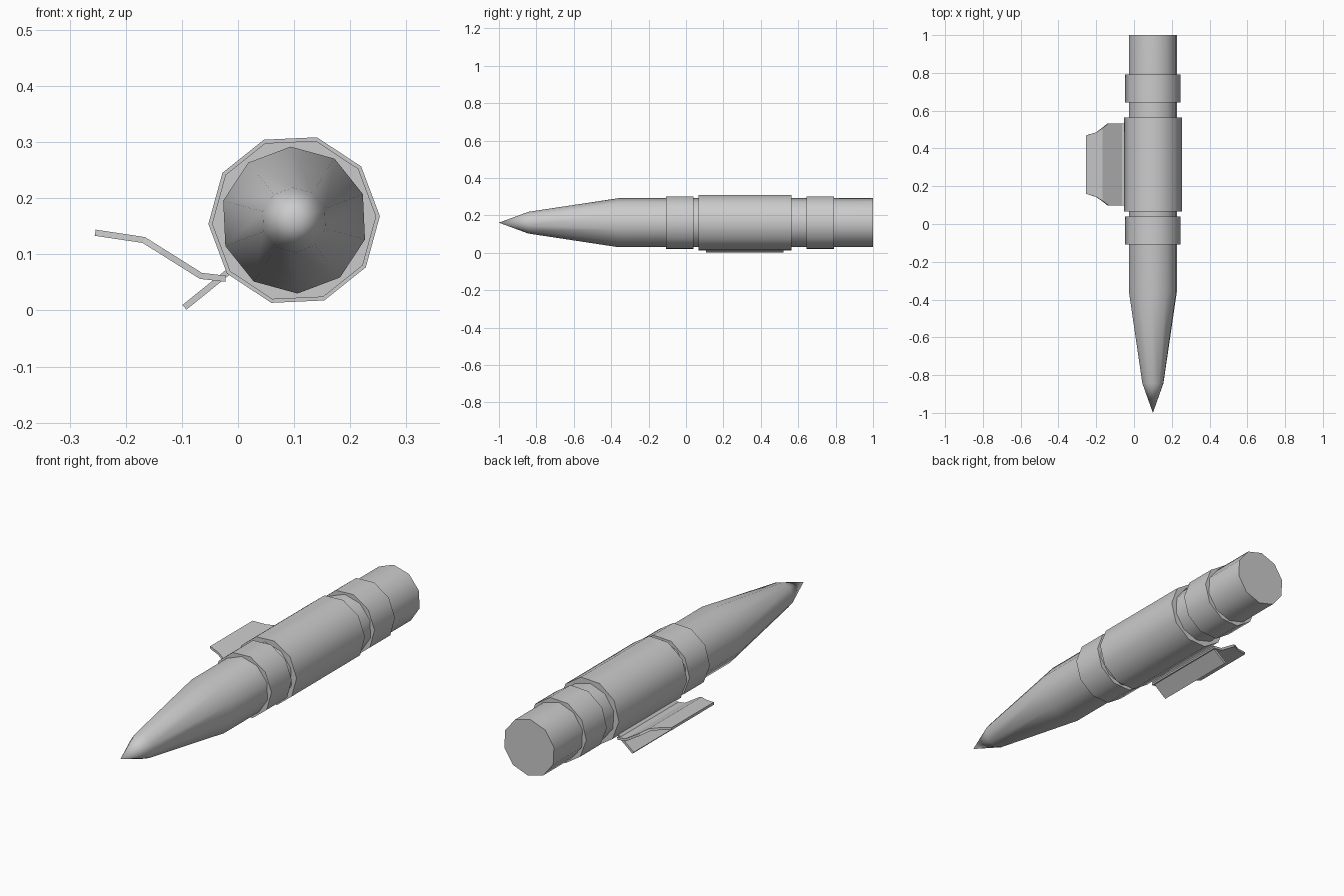
import bpy, bmesh, math

if "Cube" in bpy.data.objects:
    bpy.data.objects.remove(bpy.data.objects["Cube"])

AXIS_X, AXIS_Z, SIDES = 0.1, 0.161, 10


def finish(name, bm):
    bmesh.ops.recalc_face_normals(bm, faces=bm.faces)
    mesh = bpy.data.meshes.new(name)
    bm.to_mesh(mesh)
    bm.free()
    ob = bpy.data.objects.new(name, mesh)
    bpy.context.collection.objects.link(ob)
    return ob


def smooth(ob, degrees):
    bpy.ops.object.select_all(action='DESELECT')
    ob.select_set(True)
    bpy.context.view_layer.objects.active = ob
    bpy.ops.object.shade_smooth_by_angle(angle=math.radians(degrees))


def turned(name, profile, turn):
    """Ten-sided body along y from (y, radius) stations; radius 0 is a point."""
    bm = bmesh.new()
    rings = []
    for y, r in profile:
        count = SIDES if r > 0 else 1
        ring = []
        for i in range(count):
            a = math.radians(turn + 360 * i / SIDES)
            ring.append(bm.verts.new((AXIS_X + r * math.cos(a), y, AXIS_Z + r * math.sin(a))))
        rings.append(ring)
    for a, b in zip(rings, rings[1:]):
        for i in range(SIDES):
            j = (i + 1) % SIDES
            if len(a) == 1:
                bm.faces.new((a[0], b[i], b[j]))
            else:
                bm.faces.new((a[i], a[j], b[j], b[i]))
    for ring in (rings[0], rings[-1]):
        if len(ring) > 2:
            bm.faces.new(ring)
    smooth(finish(name, bm), 42)


def plate(name, stations):
    """Thin bent plate from (x, z, y_front, y_back) stations."""
    bm = bmesh.new()
    pairs = [(bm.verts.new((x, y0, z)), bm.verts.new((x, y1, z))) for x, z, y0, y1 in stations]
    for a, b in zip(pairs, pairs[1:]):
        bm.faces.new((a[0], a[1], b[1], b[0]))
    ob = finish(name, bm)
    mod = ob.modifiers.new("thickness", 'SOLIDIFY')
    mod.thickness = 0.011
    mod.offset = 0
    mod.use_even_offset = True


# pointed main body
turned("body", [(-1, 0), (-0.843, 0.058), (-0.362, 0.131), (1, 0.131)], 20.7)

# centre sleeve and the two bands either side of it
turned("sleeve", [(0.066, 0.153), (0.564, 0.153)], 2.6)
for name, y0, y1 in (("front_band", -0.108, 0.040), ("rear_band", 0.643, 0.792)):
    turned(name, [(y0, 0.1465), (y1, 0.1465)], 2.6)

# bent side clip with tapered outer lip
plate("upper_clip", [
    (-0.2545, 0.1385, 0.160, 0.469),
    (-0.200, 0.1303, 0.143, 0.485),
    (-0.168, 0.1255, 0.122, 0.508),
    (-0.138, 0.1067, 0.099, 0.532),
    (-0.066, 0.0615, 0.099, 0.532),
    (-0.022, 0.0565, 0.099, 0.532),
])

# straight lower tab
plate("lower_tab", [(-0.0955, 0.0055, 0.108, 0.522), (-0.018, 0.068, 0.108, 0.522)])
